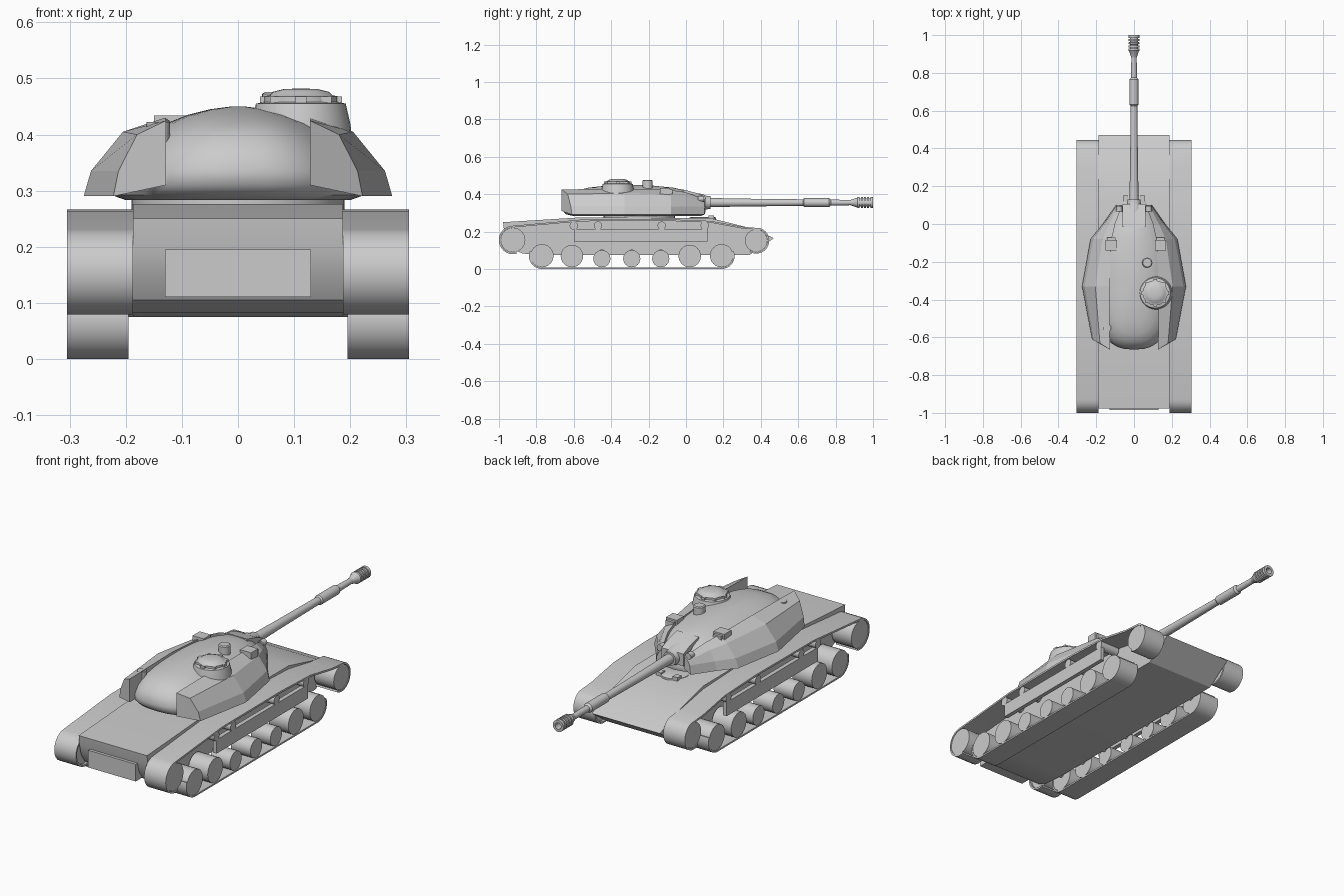
import bpy, bmesh, math
from mathutils import Vector, Matrix

if "Cube" in bpy.data.objects:
    bpy.data.objects.remove(bpy.data.objects["Cube"])

def finish(name, bm, mirror=False, smooth=None):
    bmesh.ops.recalc_face_normals(bm, faces=bm.faces)
    me = bpy.data.meshes.new(name)
    bm.to_mesh(me)
    bm.free()
    ob = bpy.data.objects.new(name, me)
    bpy.context.collection.objects.link(ob)
    if mirror:
        ob.modifiers.new("mirror", 'MIRROR').use_mirror_merge = False
    if smooth:
        bpy.ops.object.select_all(action='DESELECT')
        ob.select_set(True)
        bpy.context.view_layer.objects.active = ob
        bpy.ops.object.shade_smooth_by_angle(angle=math.radians(smooth))
    return ob

def loft(name, rings, closed_ring=True, caps=True, **kw):
    """Skin a list of equal-length point rings."""
    bm = bmesh.new()
    vs = [[bm.verts.new(p) for p in r] for r in rings]
    n = len(rings[0])
    for a, b in zip(vs, vs[1:]):
        for i in range(n if closed_ring else n - 1):
            j = (i + 1) % n
            bm.faces.new((a[i], a[j], b[j], b[i]))
    if caps:
        bm.faces.new(vs[0])
        bm.faces.new(vs[-1])
    return finish(name, bm, **kw)

def extrude_x(name, prof, x0, x1, **kw):
    return loft(name, [[(x, y, z) for y, z in prof] for x in (x0, x1)], **kw)

def box(name, x, y, z, **kw):
    return extrude_x(name, [(y[0], z[0]), (y[1], z[0]), (y[1], z[1]), (y[0], z[1])], *x, **kw)

def turned(name, prof, origin, axis='Z', n=24, **kw):
    """Turn (radius, height) pairs about an axis through origin."""
    rings = []
    for r, h in prof:
        ring = []
        for i in range(n):
            t = 2 * math.pi * i / n
            a, b = r * math.cos(t), r * math.sin(t)
            p = {'Z': (a, b, h), 'Y': (a, h, b), 'X': (h, a, b)}[axis]
            ring.append(Vector(origin) + Vector(p))
        rings.append(ring)
    return loft(name, rings, smooth=35, **kw)

def arc(cy, cz, r, a0, a1, n=12):
    return [(cy + r * math.cos(math.radians(a0 + (a1 - a0) * i / n)),
             cz + r * math.sin(math.radians(a0 + (a1 - a0) * i / n))) for i in range(n + 1)]

def band(name, path, t, x0, x1):
    """Strip following a y-z path, thickened to its left side."""
    inner = []
    for i, p in enumerate(path):
        a, b = path[max(i - 1, 0)], path[min(i + 1, len(path) - 1)]
        d = (Vector(b) - Vector(a)).normalized()
        inner.append((p[0] - d.y * t, p[1] + d.x * t))
    rings = [[(x0, *p), (x1, *p), (x1, *q), (x0, *q)] for p, q in zip(path, inner)]
    return loft(name, rings, mirror=True, smooth=30)

# Hull
extrude_x("hull", [(-.75, .075), (-.87, .082), (-.93, .105), (-.96, .15), (-.972, .2), (-.978, .25),
                   (-.56, .276), (.13, .272), (.36, .215), (.47, .165), (.34, .075)], -.187, .187, smooth=25)
box("rear_plate", (-.13, .13), (-.985, -.93), (.11, .195))

# Upper track run wrapping the end wheels, and lower run under the road wheels
upper = (arc(.375, .152, .07, 240, 430, 14) + [(.3, .226), (.13, .257), (-.1, .266), (-.56, .264)]
         + arc(-.925, .155, .076, 93, 285, 14))
band("upper_track", upper, .009, .187, .305)
lower = arc(-.77, .07, .07, 160, 270, 10) + arc(.19, .07, .07, 270, 380, 10)
band("lower_track", lower, .008, .195, .305)

# Wheels
wheels = [("rear_end_wheel", -.925, .155, .066), ("front_end_wheel", .375, .152, .06)]
wheels += [(f"road_wheel_{i}", y, r + .009, r) for i, (y, r) in enumerate(
    [(-.77, .062), (-.61, .06), (-.45, .046), (-.29, .046), (-.135, .046), (.02, .06), (.19, .062)])]
wheels += [(f"return_roller_{i}", y, .232, .022) for i, y in enumerate([-.6, -.47, -.13, .1])]
for name, y, z, r in wheels:
    turned(name, [(r, .197), (r, .303)], (0, y, z), 'X', mirror=True)
for y in (-.77, -.61, -.45, -.29, -.135, .02, .19):
    turned("axle", [(.015, .18), (.015, .2)], (0, y, .09), 'X', 12, mirror=True)

# Side panels
box("side_panel", (.282, .303), (-.6, .115), (.147, .215), mirror=True)

# Turret ring and dome
turned("turret_ring", [(.19, .262), (.19, .288)], (0, -.25, 0), n=40)
dome = []
for z, w, y0, y1 in [(.283, .2, -.6, .08), (.292, .225, -.64, .1), (.31, .228, -.66, .105),
                     (.335, .217, -.665, .095), (.37, .192, -.652, .075), (.4, .16, -.625, .045),
                     (.42, .127, -.585, 0), (.435, .09, -.52, -.07), (.445, .05, -.43, -.17),
                     (.45, .012, -.32, -.26)]:
    ring = []
    for i in range(40):
        t = 2 * math.pi * i / 40
        c, s = math.cos(t), math.sin(t)
        e = 2 / (2.1 if s > 0 else 2.6)
        ring.append((math.copysign(w * abs(c) ** e, c),
                     (y0 + y1) / 2 + math.copysign((y1 - y0) / 2 * abs(s) ** e, s), z))
    dome.append(ring)
loft("turret_dome", dome, smooth=40)

# Faceted cheek armour: y, bottom x, middle x, upper x, inner x, upper z, inner z, rear skew
cheeks = []
for y, b, m, u, i, zu, zi, k in [(.1, .095, .09, .08, .062, .355, .372, 0), (0, .165, .157, .132, .1, .385, .41, 0),
                                 (-.08, .23, .216, .168, .118, .397, .422, 0),
                                 (-.33, .275, .262, .205, .13, .405, .43, 0),
                                 (-.61, .222, .213, .18, .128, .4, .425, .055)]:
    cheeks.append([(b, y, .29), (m, y - k * .1, .335), (u, y - k * .4, zu),
                   (i, y - k, zi), (i, y - k, .31)])
loft("cheek_armour", cheeks, mirror=True)

# Commander cupola with a ring of periscopes, plus roof fittings
C = (.112, -.365, 0)
turned("cupola", [(.092, .39), (.088, .42), (.08, .455), (.066, .458), (.066, .468), (.056, .47),
                  (.05, .476), (.03, .481), (.004, .482)], C, n=28)
for i in range(8):
    t = math.pi * i / 4
    x, y = C[0] + .063 * math.cos(t), C[1] + .063 * math.sin(t)
    box("cupola_periscope", (x - .01, x + .01), (y - .01, y + .01), (.45, .468))
turned("roof_periscope", [(.027, .42), (.027, .472), (.022, .476)], (.07, -.205, 0))
turned("roof_vent", [(.021, .38), (.021, .422)], (-.142, -.55, 0), n=16)
for x in (-.12, .14):
    box("sight_housing", (x - .03, x + .03), (-.14, -.085), (.385, .434))
    box("sight_hood", (x - .022, x + .022), (-.085, -.072), (.4, .426))
for x in (-.078, .078):
    turned("front_eye", [(.016, .0), (.016, .03)], (x, .065, .375), 'Y', 12)

# Driver hatch lip and periscopes
turned("driver_hatch", [(.07, .25), (.07, .274), (.062, .278)], (0, .09, 0))
for x in (-.045, .045):
    box("driver_periscope", (x - .014, x + .014), (.12, .15), (.255, .285))

# Mantlet
extrude_x("mantlet_block", [(-.015, .32), (.06, .31), (.105, .325), (.105, .385), (.06, .405), (-.015, .425)],
          -.06, .06, smooth=30)
turned("mantlet_collar", [(.052, .05), (.046, .085), (.036, .11), (.034, .13)], (0, 0, .355), 'Y')

# Gun barrel with fume sleeve and ribbed muzzle brake
turned("gun_barrel", [(.025, .1), (.021, .3), (.0175, .625), (.0235, .632), (.0235, .765), (.016, .775),
                      (.014, .885)], (0, 0, .355), 'Y', 20)
brake = [(.014, .88), (.026, .915)]
for i in range(5):
    y = .918 + i * .017
    brake += [(.029, y), (.029, y + .01), (.021, y + .0105), (.021, y + .0165)]
brake = brake[:-2] + [(.029, 1.0), (.016, 1.0), (.016, .93)]
turned("muzzle_brake", brake, (0, 0, .355), 'Y', 16)
